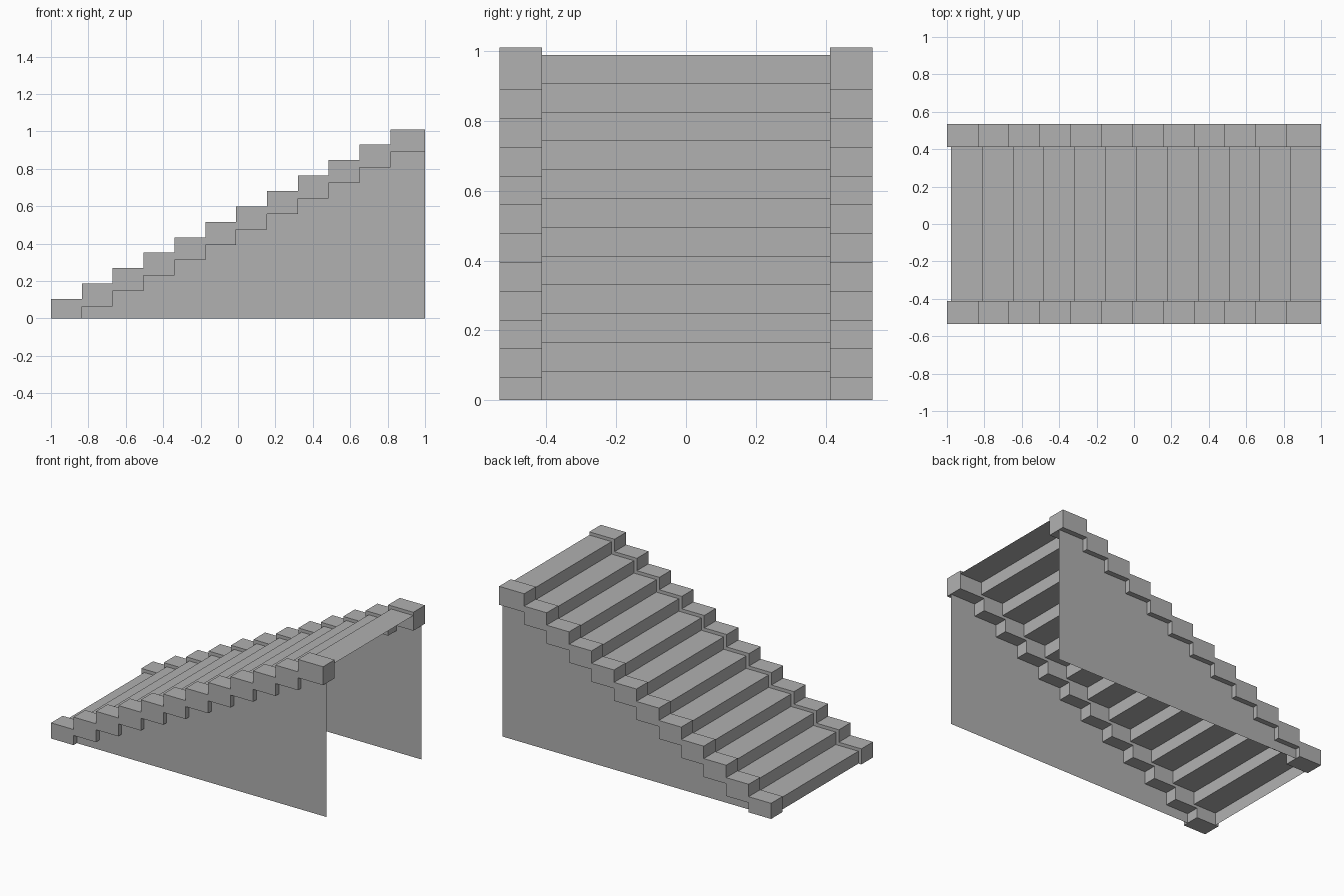
import bpy, bmesh

if "Cube" in bpy.data.objects:
    bpy.data.objects.remove(bpy.data.objects["Cube"])

STEPS = 12
RUN, RISE = 0.165, 0.0825
WALL_Y = 0.5            # side wall position
TRIM_IN, TRIM_OUT = 0.413, 0.535

# Darker grey stone
stone = bpy.data.materials.new("dark_grey")
stone.diffuse_color = (0.44, 0.44, 0.44, 1)
stone.use_nodes = True
stone.node_tree.nodes["Principled BSDF"].inputs["Base Color"].default_value = stone.diffuse_color


def stair_line(x0, z0, x_end):
    """Stepped line: one rise corner and one tread corner per step."""
    pts = []
    for i in range(STEPS):
        x = x0 + RUN * i
        nx = x + RUN if i < STEPS - 1 else x_end
        z = z0 + RISE * i
        pts += [(x, z), (nx, z)]
    return pts


def make_object(name, bm):
    bmesh.ops.recalc_face_normals(bm, faces=bm.faces[:])
    me = bpy.data.meshes.new(name)
    bm.to_mesh(me)
    bm.free()
    me.materials.append(stone)
    ob = bpy.data.objects.new(name, me)
    bpy.context.collection.objects.link(ob)
    return ob


def profile_face(bm, pts, y):
    return bm.faces.new([bm.verts.new((x, y, z)) for x, z in pts])


# Treads and risers: one folded sheet, open underneath
line = [(-0.978, 0)] + stair_line(-0.978, RISE, 1.0)
bm = bmesh.new()
rows = [[bm.verts.new((x, y, z)) for y in (-WALL_Y, WALL_Y)] for x, z in line]
for a, b in zip(rows, rows[1:]):
    bm.faces.new((a[0], a[1], b[1], b[0]))
make_object("treads_and_risers", bm)

# Stepped trim outline: top line, then underside back down to the ground
top = stair_line(-1.0, 0.104, 1.0)
under = [(x, max(z, 0)) for x, z in stair_line(-1.0, -0.0185, 1.0)]
trim_outline = top + under[::-1]

for side, s in (("front", -1), ("back", 1)):
    # Thin side wall whose stepped top is hidden in the trim
    bm = bmesh.new()
    profile_face(bm, line + [(1.0, 0)], s * WALL_Y)
    make_object(side + "_side_wall", bm)

    # Solid stepped trim
    bm = bmesh.new()
    face = profile_face(bm, trim_outline, s * TRIM_IN)
    ext = bmesh.ops.extrude_face_region(bm, geom=[face], use_keep_orig=True)
    verts = [g for g in ext["geom"] if isinstance(g, bmesh.types.BMVert)]
    bmesh.ops.translate(bm, verts=verts, vec=(0, s * (TRIM_OUT - TRIM_IN), 0))
    make_object(side + "_stepped_trim", bm)
